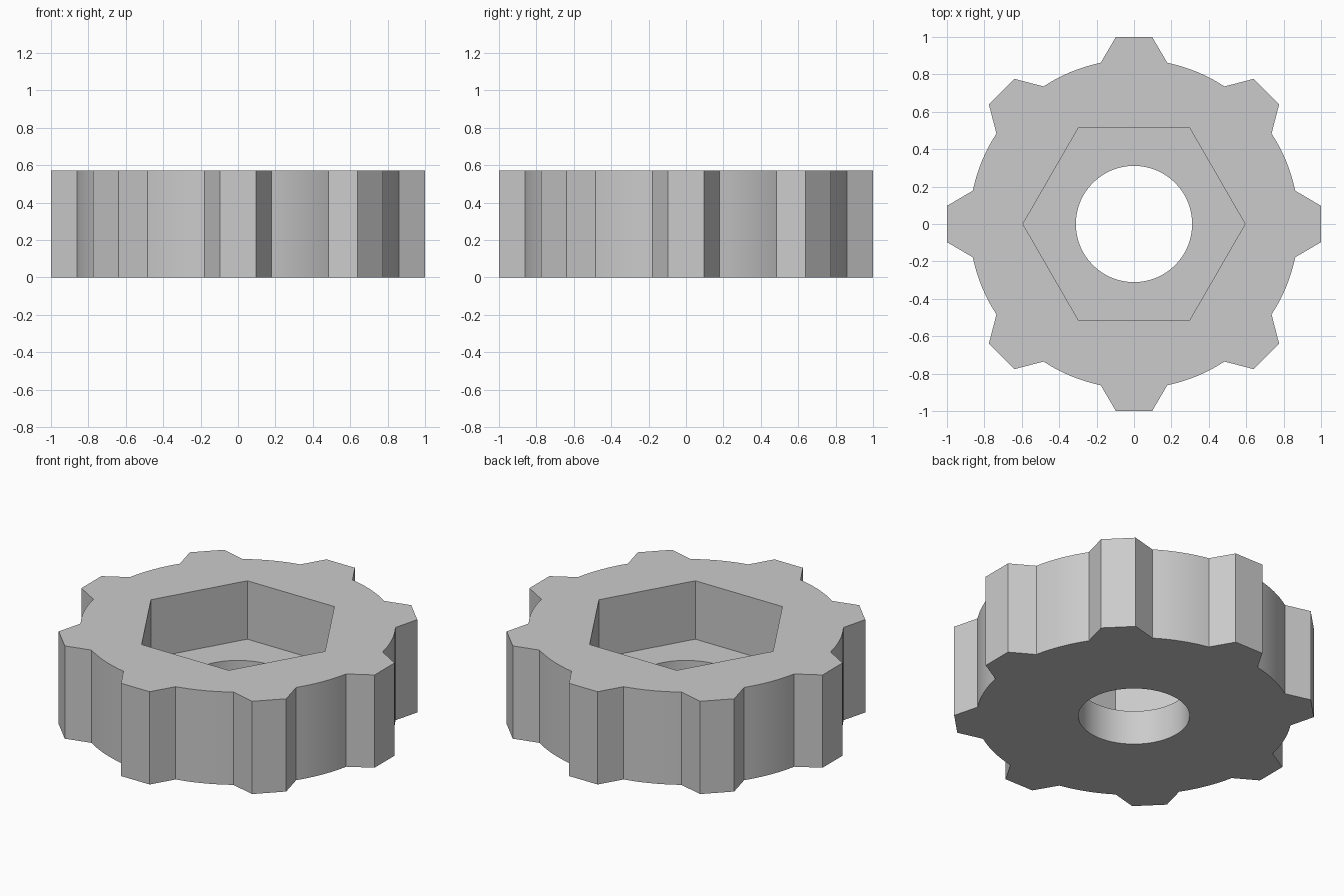
import bpy, bmesh
from math import atan2, cos, sin, pi, hypot, radians

if "Cube" in bpy.data.objects:
    bpy.data.objects.remove(bpy.data.objects["Cube"], do_unlink=True)

HEIGHT, FLOOR = 0.572, 0.212
TEETH, TIP_RADIUS, TIP_HALF = 8, 1.0, 0.097
ROOT_X, ROOT_HALF = 0.862, 0.178
HOLE_RADIUS, HEX_RADIUS = 0.311, 0.594
ARC_STEPS = 8


def circle(radius, count):
    return [(radius * cos(2 * pi * i / count), radius * sin(2 * pi * i / count))
            for i in range(count)]


def gear_outline():
    """Tapered teeth joined by round arcs."""
    points = []
    root_radius, root_angle = hypot(ROOT_X, ROOT_HALF), atan2(ROOT_HALF, ROOT_X)
    pitch = 2 * pi / TEETH
    for t in range(TEETH):
        a = t * pitch
        for y in (-TIP_HALF, TIP_HALF):
            points.append((TIP_RADIUS * cos(a) - y * sin(a),
                           TIP_RADIUS * sin(a) + y * cos(a)))
        for i in range(ARC_STEPS + 1):
            b = a + root_angle + (pitch - 2 * root_angle) * i / ARC_STEPS
            points.append((root_radius * cos(b), root_radius * sin(b)))
    return points


bm = bmesh.new()


def loop(points, z):
    verts = [bm.verts.new((x, y, z)) for x, y in points]
    edges = [bm.edges.new((v, verts[i - 1])) for i, v in enumerate(verts)]
    return verts, edges


def wall(low, high):
    for i in range(len(low[0])):
        bm.faces.new((low[0][i - 1], low[0][i], high[0][i], high[0][i - 1]))


def plate(outer, inner):
    bmesh.ops.triangle_fill(bm, use_beauty=True, edges=outer[1] + inner[1])


outline, hexagon, hole = gear_outline(), circle(HEX_RADIUS, 6), circle(HOLE_RADIUS, 64)
gear_low, gear_high = loop(outline, 0), loop(outline, HEIGHT)
hex_low, hex_high = loop(hexagon, FLOOR), loop(hexagon, HEIGHT)
hole_low, hole_high = loop(hole, 0), loop(hole, FLOOR)

# Toothed rim, hexagonal pocket and through hole
wall(gear_low, gear_high)
wall(hex_low, hex_high)
wall(hole_low, hole_high)

# Top face, pocket floor and underside
plate(gear_high, hex_high)
plate(hex_low, hole_high)
plate(gear_low, hole_low)
bmesh.ops.recalc_face_normals(bm, faces=bm.faces)

mesh = bpy.data.meshes.new("toothed_wheel")
bm.to_mesh(mesh)
bm.free()
wheel = bpy.data.objects.new("toothed_wheel", mesh)
bpy.context.collection.objects.link(wheel)

# Plain grey finish
grey = bpy.data.materials.new("light_grey")
grey.use_nodes = True
colour = (0.6, 0.6, 0.6, 1)
grey.diffuse_color = colour
for node in grey.node_tree.nodes:
    if node.type == "BSDF_PRINCIPLED":
        node.inputs["Base Color"].default_value = colour
mesh.materials.append(grey)

bpy.ops.object.select_all(action="DESELECT")
wheel.select_set(True)
bpy.context.view_layer.objects.active = wheel
bpy.ops.object.shade_smooth_by_angle(angle=radians(25))
